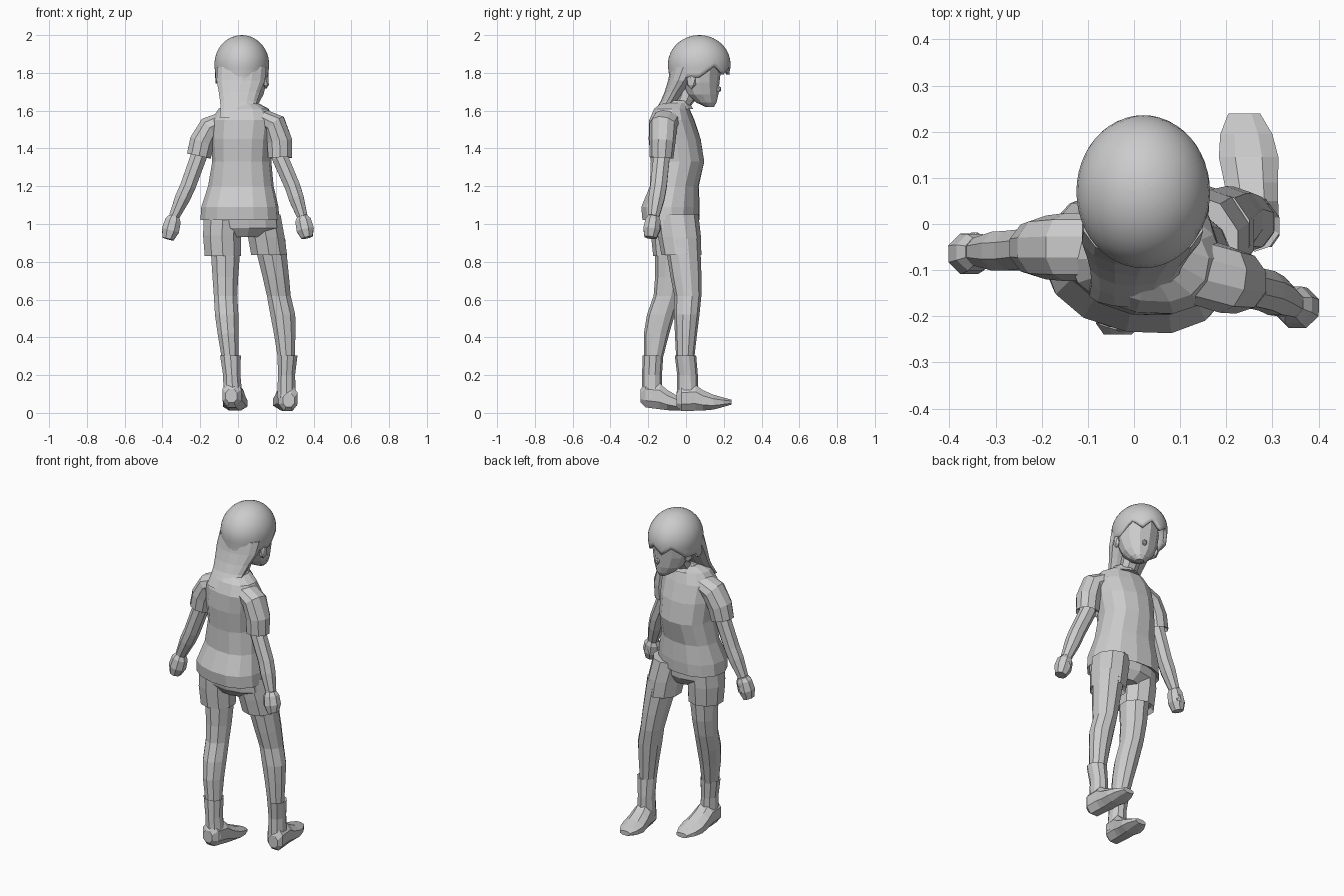
import bpy, bmesh, math
from mathutils import Vector

if "Cube" in bpy.data.objects:
    bpy.data.objects.remove(bpy.data.objects["Cube"])

# ---------- helpers ----------
def finish(name, bm, smooth=False):
    bmesh.ops.recalc_face_normals(bm, faces=bm.faces[:])
    me = bpy.data.meshes.new(name)
    bm.to_mesh(me)
    bm.free()
    ob = bpy.data.objects.new(name, me)
    bpy.context.collection.objects.link(ob)
    for p in me.polygons:
        p.use_smooth = smooth
    return ob

def loft(name, rings, n=8, yaw=0, mode='plan', hem=False, power=1.0, smooth=False):
    """Skin rings (x, y, z, r_side, r_other); mode sets how each ring is oriented."""
    rings = list(rings)
    if hem:  # fold the first ring inwards so the garment has a rim
        a, b = rings[0], rings[1]
        rings.insert(0, tuple(a[i] + (b[i] - a[i]) * .25 for i in range(3)) + (a[3] * .82, a[4] * .82))
    pts = [Vector(r[:3]) for r in rings]
    s = 1 / math.cos(math.pi / n)
    bm = bmesh.new()
    loops = []
    first = 1 if hem else 0
    for i, r in enumerate(rings):
        u, v = Vector((math.cos(yaw), math.sin(yaw), 0)), Vector((-math.sin(yaw), math.cos(yaw), 0))
        if mode == 'slice':
            v = Vector((0, 0, 1))
        if mode == 'path':
            j = max(i, first)
            t = (pts[min(j + 1, len(pts) - 1)] - pts[max(j - 1, first)]).normalized()
            v = (v - t * v.dot(t)).normalized()
            u = v.cross(t)
        loop = []
        for k in range(n):
            a = 2 * math.pi * (k + .5) / n
            c, d = math.cos(a), math.sin(a)
            c, d = (math.copysign(abs(q) ** power, q) for q in (c, d))
            loop.append(bm.verts.new(pts[i] + u * (c * r[3] * s) + v * (d * r[4] * s)))
        loops.append(loop)
    for A, B in zip(loops, loops[1:]):
        for k in range(n):
            bm.faces.new((A[k], A[(k + 1) % n], B[(k + 1) % n], B[k]))
    bm.faces.new(loops[0])
    bm.faces.new(loops[-1])
    return finish(name, bm, smooth)

def blob(name, loc, size, yaw=0):
    bm = bmesh.new()
    bmesh.ops.create_icosphere(bm, subdivisions=1, radius=1)
    ob = finish(name, bm)
    ob.location, ob.scale, ob.rotation_euler = loc, size, (0, 0, yaw)
    return ob

BODY, HEAD = math.radians(-10), math.radians(-15)

# ---------- shirt, collar, neck ----------
loft('shirt', [(.01, -.08, 1.02, .205, .145), (.01, -.082, 1.09, .2, .15), (.015, -.062, 1.2, .17, .125),
               (.02, -.045, 1.33, .152, .14), (.02, -.06, 1.45, .16, .135), (.025, -.075, 1.55, .165, .115),
               (.03, -.075, 1.61, .13, .09), (.03, -.06, 1.64, .075, .07)], 14, BODY, hem=True, power=.9)
loft('collar', [(.03, -.05, 1.61, .08, .085), (.03, -.055, 1.655, .062, .062)], 10, BODY)
loft('neck', [(.025, -.06, 1.58, .05, .05), (.03, .0, 1.66, .048, .048), (.035, .03, 1.74, .048, .05)], 8, HEAD)

# ---------- sleeves, arms, fists ----------
arms = {'right': [(.1, -.09, 1.575), (.195, -.12, 1.525), (.223, -.13, 1.35), (.288, -.145, 1.2), (.34, -.172, 1.04), (.356, -.182, .97)],
        'left': [(-.05, -.05, 1.56), (-.15, -.05, 1.51), (-.207, -.052, 1.36), (-.265, -.058, 1.2), (-.338, -.06, 1.04), (-.358, -.065, .965)]}
for side, (root, shoulder, cuff, elbow, wrist, hand) in arms.items():
    mid = tuple((a + b) / 2 for a, b in zip(shoulder, cuff))
    sx = 1 if side == 'right' else -1
    mid = (mid[0] + .012 * sx, mid[1], mid[2])
    loft(side + '_sleeve', [cuff + (.064, .06), mid + (.066, .066), shoulder + (.062, .07), root + (.045, .07)],
         10, mode='path', hem=True)
    fore = tuple(a + (b - a) * .4 for a, b in zip(elbow, wrist))
    loft(side + '_arm', [mid + (.045, .045), cuff + (.043, .043), elbow + (.041, .043), fore + (.04, .042),
                         wrist + (.028, .03)], 8, mode='path')
    tip = tuple(h + (h - w) * .6 for h, w in zip(hand, wrist))
    top = tuple(w + (h - w) * .3 for h, w in zip(hand, wrist))
    loft(side + '_fist', [wrist + (.028, .03), top + (.042, .04), hand + (.046, .044), tip + (.03, .032)], 8, mode='path')
    blob(side + '_thumb', (hand[0] - .012 * sx, hand[1] + .03, hand[2] + .01), (.022, .02, .036))

# ---------- shorts ----------
loft('shorts_seat', [(.035, -.065, .93, .1, .08), (.03, -.07, .98, .185, .115), (.02, -.075, 1.07, .185, .125)], 12, BODY)
loft('left_shorts_leg', [(-.08, -.075, .83, .096, .094), (-.085, -.075, .94, .1, .105), (-.08, -.075, 1.05, .1, .11)],
     10, hem=True)
loft('right_shorts_leg', [(.165, -.024, .835, .095, .1), (.15, -.034, .93, .097, .108), (.125, -.05, 1.05, .1, .11)],
     10, hem=True)

# ---------- legs ----------
loft('left_leg', [(-.04, -.175, .27, .043, .045), (-.053, -.156, .42, .055, .064), (-.06, -.133, .52, .062, .07),
                  (-.066, -.1, .62, .062, .068), (-.067, -.085, .72, .068, .075), (-.066, -.075, .92, .082, .086)], 10)
loft('right_leg', [(.257, -.005, .27, .043, .044), (.247, .0, .42, .057, .056), (.237, .004, .52, .066, .064),
                   (.216, .01, .62, .063, .068), (.2, .0, .72, .07, .078), (.165, -.02, .92, .085, .09)], 10)

# ---------- socks and feet ----------
def foot(side, heel, slope, tilt):
    hx, hy, hz = heel
    # y from heel, half width, underside, upper side
    prof = [(0, .03, .03, .1), (.025, .05, .008, .14), (.1, .054, .008, .145), (.14, .058, .008, .115),
            (.195, .064, .012, .09), (.245, .056, .024, .075), (.29, .034, .036, .062)]
    loft(side + '_foot', [(hx + slope * y, hy + y, hz + tilt * y + (a + b) / 2, w, (b - a) / 2)
                          for y, w, a, b in prof], 8, mode='slice', power=.9)

foot('right', (.268, -.05, .002), -.1, .02)
foot('left', (-.035, -.24, .025), .1, -.13)
loft('right_sock', [(.257, .008, .08, .05, .055), (.257, .008, .2, .045, .052), (.262, -.003, .305, .053, .054)][::-1], 10, hem=True)
loft('left_sock', [(-.026, -.18, .08, .05, .052), (-.033, -.18, .2, .046, .05), (-.04, -.175, .305, .055, .052)][::-1], 10, hem=True)

# ---------- face, nose, ears ----------
loft('face', [(.065, .125, 1.62, .022, .022), (.058, .108, 1.643, .052, .052), (.047, .088, 1.685, .085, .08),
              (.04, .075, 1.75, .108, .098), (.035, .068, 1.83, .117, .115), (.03, .068, 1.9, .1, .11)], 12, HEAD)
blob('nose', (.069, .172, 1.715), (.014, .016, .02), HEAD)
blob('right_ear', (.148, .028, 1.755), (.016, .028, .042), HEAD)
blob('left_ear', (-.076, .088, 1.755), (.016, .028, .042), HEAD)

# ---------- hair cap with jagged fringe ----------
def hair_cap():
    n, m = 48, 12
    cx, cy, cz, rx, ry, rz = .02, .07, 1.845, .145, .166, .155
    bm = bmesh.new()
    pole = bm.verts.new((cx, cy, cz + rz))
    cols = []
    for k in range(n):
        a = 2 * math.pi * k / n                       # 0 = forward
        off = abs((a + math.pi) % (2 * math.pi) - math.pi)
        if off < 1.25:
            low = 1.79 + .045 * abs((k % 6) - 3) / 3  # fringe teeth
        else:
            low = 1.775 if off < 1.9 else 1.745
        end = math.acos((low - cz) / rz)
        d = a - HEAD
        col = []
        for j in range(1, m + 1):
            t = end * j / m
            s = math.sin(min(t, math.pi / 2 + .25))
            col.append(bm.verts.new((cx + rx * s * math.sin(d), cy + ry * s * math.cos(d), cz + rz * math.cos(t))))
        cols.append(col)
    for k in range(n):
        A, B = cols[k], cols[(k + 1) % n]
        bm.faces.new((pole, A[0], B[0]))
        for j in range(m - 1):
            bm.faces.new((A[j], A[j + 1], B[j + 1], B[j]))
    ob = finish('hair_cap', bm, True)
    mod = ob.modifiers.new('thickness', 'SOLIDIFY')
    mod.thickness, mod.offset = .018, -1
    return ob

cap = hair_cap()
bpy.context.view_layer.objects.active = cap
cap.select_set(True)
bpy.ops.object.shade_smooth_by_angle(angle=math.radians(35))

# ---------- long hair down the back ----------
loft('back_hair', [(-.003, -.15, 1.565, .094, .03), (0, -.12, 1.61, .092, .038), (.003, -.088, 1.65, .098, .045),
                   (.008, -.06, 1.7, .11, .052), (.015, -.025, 1.76, .128, .068), (.02, .005, 1.83, .13, .085)], 14, 0, smooth=False)
